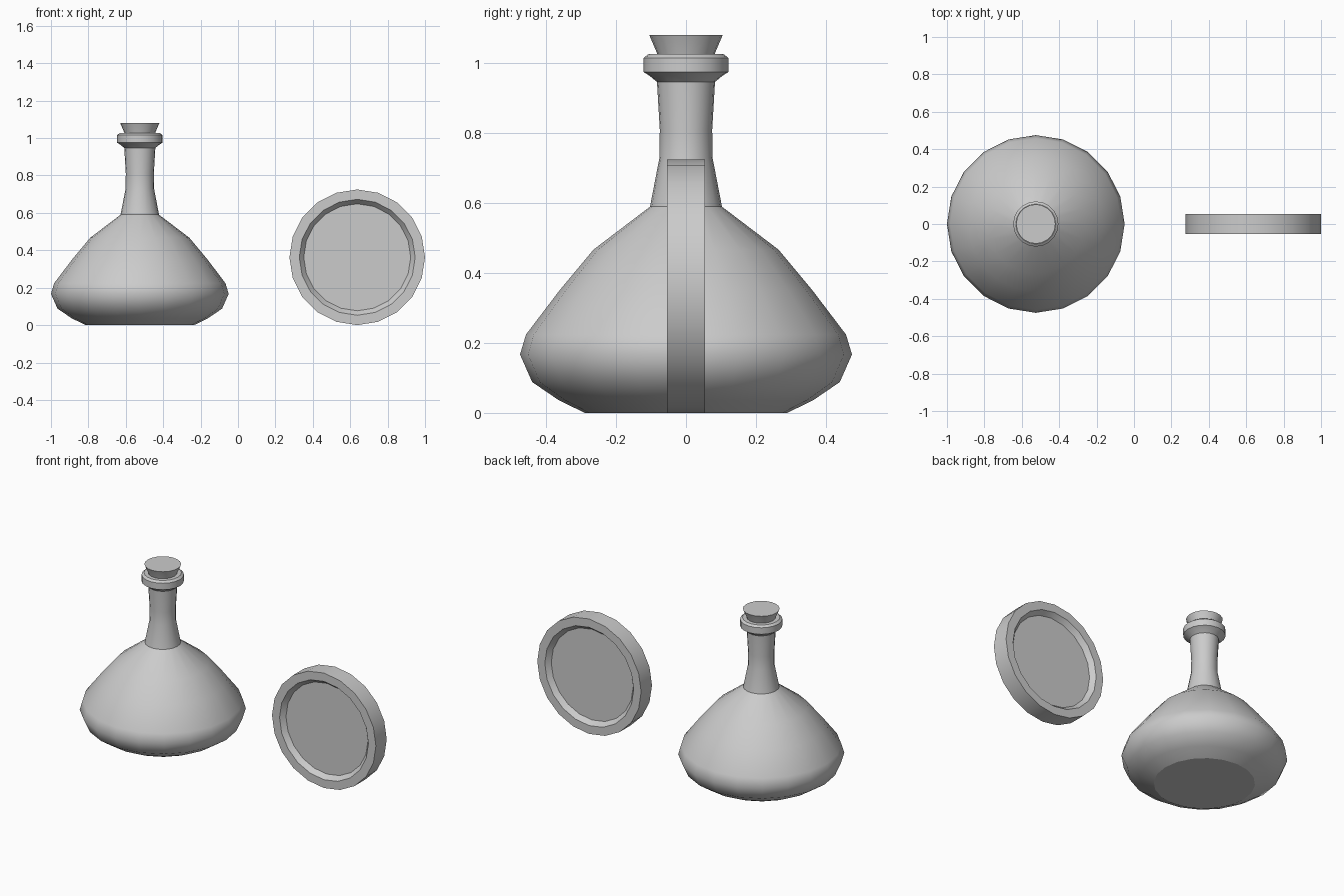
import bpy, bmesh, math
from mathutils import Matrix

if "Cube" in bpy.data.objects:
    bpy.data.objects.remove(bpy.data.objects["Cube"])

SIDES = 20


def lathe(name, profile, sharp, matrix):
    """Revolve (radius, z) points about z, cap both ends, mark listed rings sharp."""
    bm = bmesh.new()
    rings = []
    for r, z in profile:
        rings.append([bm.verts.new((r * math.cos(2 * math.pi * i / SIDES),
                                    r * math.sin(2 * math.pi * i / SIDES), z))
                      for i in range(SIDES)])
    for a, b in zip(rings, rings[1:]):
        for i in range(SIDES):
            j = (i + 1) % SIDES
            bm.faces.new((a[i], a[j], b[j], b[i]))
    bm.faces.new(rings[0][::-1])
    bm.faces.new(rings[-1])
    for f in bm.faces:
        f.smooth = True
    for k in sharp:
        for i in range(SIDES):
            bm.edges.get((rings[k][i], rings[k][(i + 1) % SIDES])).smooth = False
    bmesh.ops.recalc_face_normals(bm, faces=bm.faces)
    bm.transform(matrix)
    mesh = bpy.data.meshes.new(name)
    bm.to_mesh(mesh)
    bm.free()
    obj = bpy.data.objects.new(name, mesh)
    bpy.context.collection.objects.link(obj)
    return obj


at_bottle = Matrix.Translation((-0.525, 0, 0))

# Flask body, neck, collar and the mouth that holds the stopper
flask = [(0.29, 0), (0.365, 0.037), (0.44, 0.088), (0.475, 0.167), (0.458, 0.224),
         (0.36, 0.353), (0.265, 0.467), (0.103, 0.59), (0.076, 0.73), (0.075, 0.81),
         (0.083, 0.947), (0.105, 0.965), (0.121, 0.975), (0.121, 1.016),
         (0.107, 1.027), (0.083, 1.027), (0.07, 0.96)]
lathe("flask", flask, [0, 7, 10, 12, 13, 14, 15, 16], at_bottle)

# Tapered stopper
lathe("stopper", [(0.068, 0.97), (0.082, 1.027), (0.105, 1.081)], [0, 2], at_bottle)

# Standing round dish, recessed on both faces
half = [(0.286, 0.024), (0.31, 0.054), (0.3625, 0.054)]
dish = [(r, -z) for r, z in half] + half[::-1]
lathe("round_dish", dish, range(len(dish)),
      Matrix.Translation((0.6375, 0, 0.3625)) @ Matrix.Rotation(math.pi / 2, 4, 'X'))
